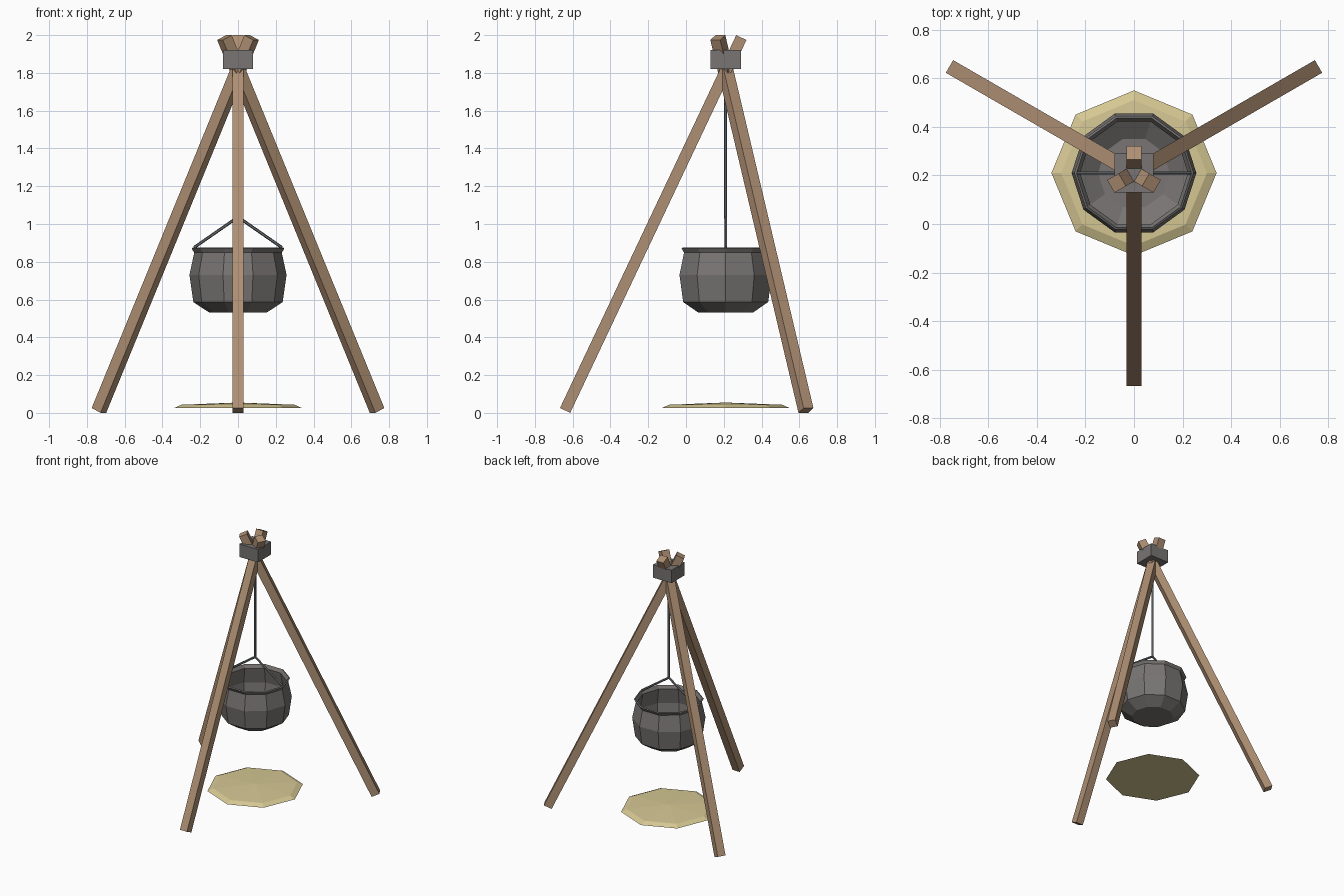
import bpy, bmesh
from math import pi, sin, cos, radians, atan2
from mathutils import Vector, Matrix

cube = bpy.data.objects.get("Cube")
if cube:
    bpy.data.objects.remove(cube, do_unlink=True)

AXIS = Vector((0, 0.21, 0))  # vertical line through the apex, pot and ash


def material(name, rgb):
    linear = [((c / 255 + 0.055) / 1.055) ** 2.4 for c in rgb] + [1]
    m = bpy.data.materials.new(name)
    m.use_nodes = True
    m.diffuse_color = linear
    m.node_tree.nodes["Principled BSDF"].inputs["Base Color"].default_value = linear
    return m


wood = material("brown wood", (174, 143, 115))
iron = material("dark iron", (120, 117, 115))
steel = material("grey steel", (110, 115, 118))
straw = material("pale ash", (214, 200, 148))


def add_object(name, bm, mat):
    bmesh.ops.recalc_face_normals(bm, faces=bm.faces[:])
    mesh = bpy.data.meshes.new(name)
    bm.to_mesh(mesh)
    bm.free()
    mesh.materials.append(mat)
    obj = bpy.data.objects.new(name, mesh)
    bpy.context.collection.objects.link(obj)
    return obj


def box(name, size, matrix, mat):
    bm = bmesh.new()
    bmesh.ops.create_cube(bm, size=1, matrix=matrix @ Matrix.Diagonal((*size, 1)))
    return add_object(name, bm, mat)


def rod(name, start, end, radius, mat):
    a, b = Vector(start) + AXIS, Vector(end) + AXIS
    turn = (b - a).to_track_quat("Z", "Y").to_matrix().to_4x4()
    bm = bmesh.new()
    bmesh.ops.create_cone(bm, cap_ends=True, segments=6, radius1=radius, radius2=radius,
                          depth=(b - a).length, matrix=Matrix.Translation((a + b) / 2) @ turn)
    return add_object(name, bm, mat)


def lathe(name, profile, sides, mat, cap_last=False):
    """Stack polygon rings of (radius, height); the first ring is capped."""
    bm = bmesh.new()
    rings = [[bm.verts.new(AXIS + Vector((r * cos(2 * pi * i / sides), r * sin(2 * pi * i / sides), z)))
              for i in range(sides)] for r, z in profile]
    bm.faces.new(rings[0])
    for low, high in zip(rings, rings[1:]):
        for i in range(sides):
            j = (i + 1) % sides
            bm.faces.new((low[i], low[j], high[j], high[i]))
    if cap_last:
        bmesh.ops.poke(bm, faces=[bm.faces.new(rings[-1])])
    return add_object(name, bm, mat)


# Three square poles crossing near the top
foot, tip = Vector((0, -0.85, 0.013)), Vector((0, 0.083, 1.987))
span = tip - foot
for i, name in enumerate(("front_leg", "back_left_leg", "back_right_leg")):
    place = (Matrix.Translation(AXIS) @ Matrix.Rotation(radians(120 * i), 4, "Z")
             @ Matrix.Translation((foot + tip) / 2)
             @ Matrix.Rotation(-atan2(span.y, span.z), 4, "X"))
    box(name, (0.06, 0.06, span.length), place, wood)

# Block binding the poles together
box("collar", (0.16, 0.16, 0.1), Matrix.Translation(AXIS + Vector((0, 0, 1.87))), iron)

# Hanging rod and two-part pot handle
rod("hanging_rod", (0, 0, 1.03), (0, 0, 1.84), 0.008, steel)
for side, name in ((1, "left_handle"), (-1, "right_handle")):
    rod(name, (0.232 * side, 0, 0.876), (0, 0, 1.037), 0.008, steel)

# Open ten-sided pot with a flared rim
pot = lathe("pot", [(0.148, 0.54), (0.228, 0.592), (0.247, 0.73), (0.222, 0.85), (0.237, 0.876)], 10, iron)
wall = pot.modifiers.new("wall", "SOLIDIFY")
wall.thickness = 0.01
wall.offset = -1

# Low mound of ash under the pot
lathe("ash_mound", [(0.34, 0.025), (0.3, 0.043)], 8, straw, cap_last=True)
mound = bpy.data.objects["ash_mound"]
max(mound.data.vertices, key=lambda v: -(v.co - AXIS).xy.length).co.z = 0.055
